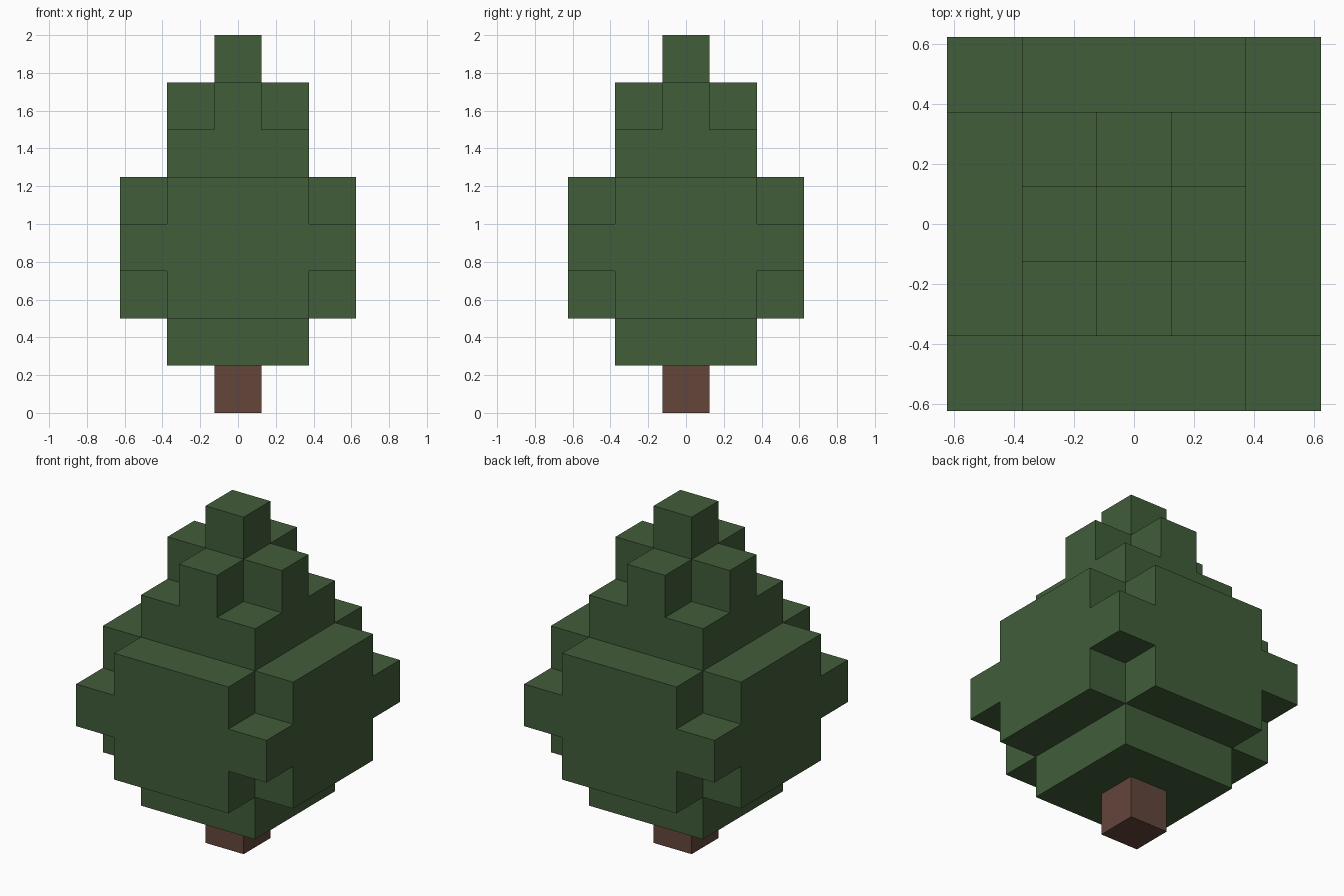
import bpy
import bmesh
import math
from mathutils import Vector

cube = bpy.data.objects.get("Cube")
if cube:
    bpy.data.objects.remove(cube, do_unlink=True)

UNIT = 0.25  # edge length of one block


def make_material(name, rgb):
    colour = (*rgb, 1.0)
    mat = bpy.data.materials.new(name)
    mat.use_nodes = True
    mat.diffuse_color = colour
    bsdf = next(n for n in mat.node_tree.nodes if n.type == "BSDF_PRINCIPLED")
    bsdf.inputs["Base Color"].default_value = colour
    bsdf.inputs["Roughness"].default_value = 0.9
    return mat


def layer(reach, level, cross=False):
    """Blocks of one square layer; a cross leaves out its four corners."""
    span = range(-reach, reach + 1)
    return {(x, y, level) for x in span for y in span
            if not (cross and abs(x) == reach and abs(y) == reach)}


def build_blocks(name, blocks, solid, mat):
    """Make a mesh from only those block sides that no solid block covers."""
    bm = bmesh.new()
    for block in sorted(blocks):
        centre = Vector(block) + Vector((0, 0, 0.5))
        for axis in range(3):
            for sign in (-1, 1):
                step = [0, 0, 0]
                step[axis] = sign
                if tuple(b + s for b, s in zip(block, step)) in solid:
                    continue
                n = Vector(step)
                u = Vector([float(i == (axis + 1) % 3) for i in range(3)])
                v = n.cross(u)
                corners = (-u - v, u - v, u + v, v - u)
                bm.faces.new([bm.verts.new((centre + (n + c) / 2) * UNIT)
                              for c in corners])
    bmesh.ops.remove_doubles(bm, verts=bm.verts[:], dist=0.001)
    # Merge flat runs of block sides into larger faces
    bmesh.ops.dissolve_limit(bm, angle_limit=math.radians(1),
                             verts=bm.verts[:], edges=bm.edges[:])
    mesh = bpy.data.meshes.new(name)
    bm.to_mesh(mesh)
    bm.free()
    mesh.materials.append(mat)
    obj = bpy.data.objects.new(name, mesh)
    bpy.context.collection.objects.link(obj)
    return obj


# Trunk: a single block
trunk = layer(0, 0)

# Foliage: square and cross layers from the skirt up to the tip
foliage = (layer(1, 1)
           | layer(2, 2, cross=True)
           | layer(2, 3)
           | layer(2, 4, cross=True)
           | layer(1, 5)
           | layer(1, 6, cross=True)
           | layer(0, 7))

solid = trunk | foliage
build_blocks("trunk", trunk, solid, make_material("bark_brown", (0.125, 0.061, 0.044)))
build_blocks("foliage", foliage, solid, make_material("leaf_green", (0.053, 0.109, 0.042)))
